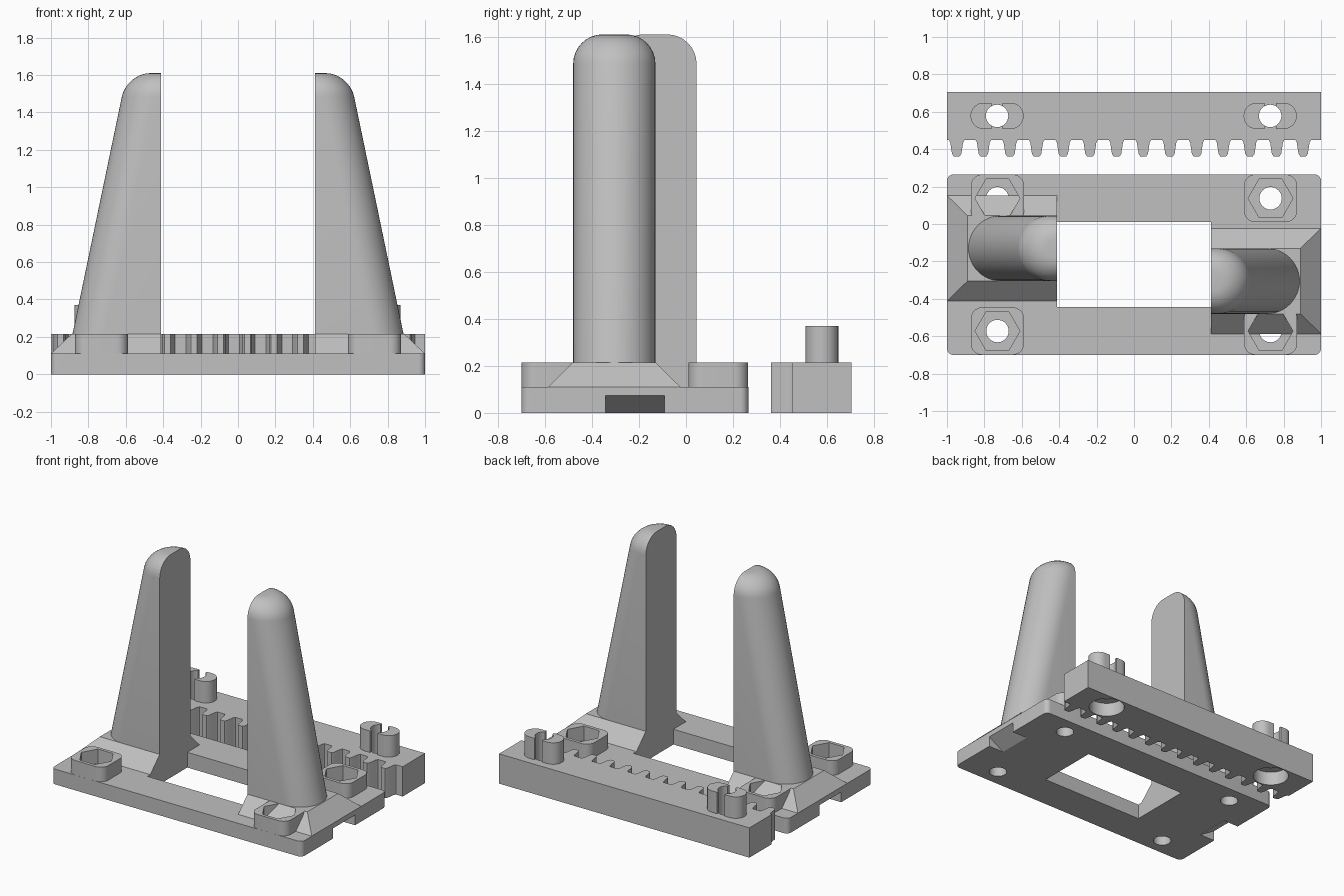
import bpy, bmesh
from math import sin, cos, pi
from mathutils import Matrix

cube = bpy.data.objects.get("Cube")
if cube:
    bpy.data.objects.remove(cube, do_unlink=True)

grey = bpy.data.materials.new("matte_grey")
grey.use_nodes = True
COLOR = (0.53, 0.53, 0.53, 1)
grey.diffuse_color = COLOR
grey.node_tree.nodes["Principled BSDF"].inputs["Base Color"].default_value = COLOR

MID_Y = -0.2175     # centre of the base plate
PLATE_TOP = 0.11
DECK = 0.215        # top of bosses, plinths and rack


def finish(name, bm):
    bmesh.ops.recalc_face_normals(bm, faces=bm.faces[:])
    mesh = bpy.data.meshes.new(name)
    bm.to_mesh(mesh)
    bm.free()
    mesh.materials.append(grey)
    obj = bpy.data.objects.new(name, mesh)
    bpy.context.collection.objects.link(obj)
    return obj


def loft(name, rings):
    """Skin a stack of equal-length closed rings and cap both ends."""
    bm = bmesh.new()
    rows = [[bm.verts.new(p) for p in ring] for ring in rings]
    n = len(rows[0])
    for low, high in zip(rows, rows[1:]):
        for i in range(n):
            j = (i + 1) % n
            bm.faces.new((low[i], low[j], high[j], high[i]))
    bm.faces.new(rows[0][::-1])
    bm.faces.new(rows[-1])
    return finish(name, bm)


def prism(name, outline, z0, z1):
    return loft(name, [[(x, y, z) for x, y in outline] for z in (z0, z1)])


def hull(name, points):
    bm = bmesh.new()
    for p in points:
        bm.verts.new(p)
    bmesh.ops.convex_hull(bm, input=bm.verts[:])
    bmesh.ops.dissolve_limit(bm, angle_limit=0.01, verts=bm.verts[:], edges=bm.edges[:])
    return finish(name, bm)


def circle(cx, cy, r, n=32):
    return [(cx + r * cos(2 * pi * i / n), cy + r * sin(2 * pi * i / n)) for i in range(n)]


def rounded(x0, x1, y0, y1, r, steps=8):
    """Rectangle outline with rounded corners."""
    pts = []
    corners = [(x1 - r, y1 - r), (x0 + r, y1 - r), (x0 + r, y0 + r), (x1 - r, y0 + r)]
    for q, (cx, cy) in enumerate(corners):
        for i in range(steps + 1):
            a = (q + i / steps) * pi / 2
            pts.append((cx + r * cos(a), cy + r * sin(a)))
    return pts


def box(x0, x1, y0, y1):
    return [(x0, y0), (x1, y0), (x1, y1), (x0, y1)]


def activate(obj):
    bpy.ops.object.select_all(action="DESELECT")
    obj.select_set(True)
    bpy.context.view_layer.objects.active = obj


def carve(obj, *cutters):
    activate(obj)
    for cutter in cutters:
        cutter.hide_render = True
        mod = obj.modifiers.new("cut", "BOOLEAN")
        mod.operation, mod.solver, mod.object = "DIFFERENCE", "EXACT", cutter
        bpy.ops.object.modifier_apply(modifier=mod.name)
        bpy.data.objects.remove(cutter, do_unlink=True)


def smooth(obj):
    activate(obj)
    bpy.ops.object.shade_smooth_by_angle(angle=0.5)


def turned_copy(obj, name):
    """Half-turn copy about the plate centre."""
    copy = bpy.data.objects.new(name, obj.data.copy())
    pivot = Matrix.Translation((0, MID_Y, 0))
    copy.data.transform(pivot @ Matrix.Rotation(pi, 4, "Z") @ pivot.inverted())
    bpy.context.collection.objects.link(copy)


# Base plate with window, screw holes and pry notches at both ends
plate = prism("base_plate", rounded(-1, 1, -0.70, 0.265, 0.035), 0, PLATE_TOP)
carve(plate, prism("window", box(-0.412, 0.412, -0.445, 0.01), -0.1, 0.3))
bolts = [(sx * 0.73, MID_Y + sy * 0.355) for sx in (-1, 1) for sy in (-1, 1)]
for x, y in bolts:
    carve(plate, prism("hole", circle(x, y, 0.06), -0.1, 0.3))
for s in (-1, 1):
    section = [(s * 0.87, -0.005), (s * 1.01, -0.005), (s * 1.01, 0.08)]
    carve(plate, hull("notch", [(x, MID_Y + h, z) for x, z in section for h in (-0.125, 0.125)]))
smooth(plate)

# Nut bosses with hexagonal pockets
for i, (x, y) in enumerate(bolts):
    boss = prism(f"nut_boss_{i + 1}",
                 rounded(x - 0.142, x + 0.142, y - 0.127, y + 0.127, 0.06), PLATE_TOP, DECK)
    carve(boss, prism("hex", circle(x, y, 0.12, 6), 0, 0.3))
    smooth(boss)

# Sloped plinths under the uprights
INNER, YC, HALF = 0.412, -0.305, 0.175
plinth = hull("left_plinth",
              [(x, YC + s * 0.282, PLATE_TOP) for x in (INNER, 1) for s in (-1, 1)] +
              [(x, YC + s * HALF, DECK) for x in (INNER, 0.89) for s in (-1, 1)])
turned_copy(plinth, "right_plinth")


# Tapered uprights: flat inner face, round outer face, rounded top
def upright_ring(z, inset):
    r = HALF - inset
    cx = 0.885 - 0.208 * (z - DECK) - inset - r
    arc = [(cx + r * cos(a), YC + r * sin(a), z)
           for a in (pi * (i / 24 - 0.5) for i in range(25))]
    return [(INNER, YC - r, z)] + arc + [(INNER, YC + r, z)]


FILLET, TOP = 0.125, 1.61
rings = [upright_ring(DECK, 0)]
for i in range(9):
    t = i / 8 * pi / 2
    rings.append(upright_ring(TOP - FILLET * (1 - sin(t)), FILLET * (1 - cos(t))))
upright = loft("left_upright", rings)
smooth(upright)
turned_copy(upright, "right_upright")

# Toothed rack
ROOT, TIP, PITCH = 0.45, 0.362, 0.1425
outline = [(-1, 0.705), (-1, ROOT)]
tooth = [(-0.042, ROOT), (-0.034, 0.435), (-0.025, 0.375), (-0.016, TIP)]
for i in range(14):
    cx = -0.948 + PITCH * i
    outline += [(cx + dx, y) for dx, y in tooth]
    outline += [(cx - dx, y) for dx, y in reversed(tooth)]
outline += [(1, ROOT), (1, 0.705)]
rack = prism("toothed_rack", outline, 0, DECK)

# Rack screw holes and split oblong posts
RY = 0.578
for side, x in (("right", -0.732), ("left", 0.728)):
    carve(rack, prism("hole", circle(x, RY, 0.06), -0.1, 0.5),
          prism("counterbore", circle(x, RY, 0.12), -0.1, 0.1))
    post = prism(f"{side}_split_post",
                 rounded(x - 0.142, x + 0.142, RY - 0.07, RY + 0.07, 0.0695), DECK, 0.37)
    carve(post, prism("bore", circle(x, RY, 0.06), 0, 0.5),
          prism("slit", box(x - 0.03, x + 0.03, RY - 0.2, RY + 0.2), 0, 0.5))
    smooth(post)
smooth(rack)
